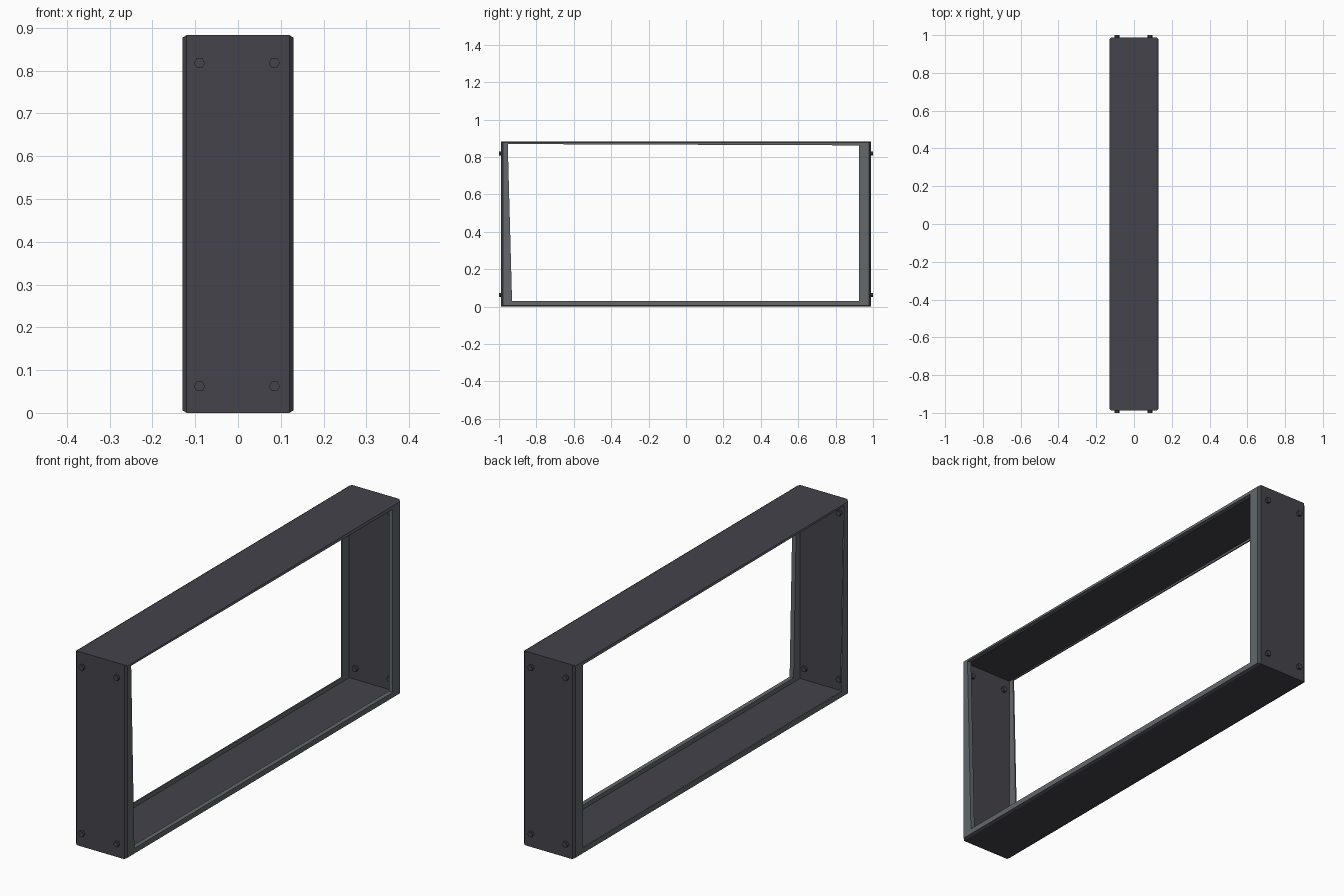
import bpy, bmesh, math
from mathutils import Matrix

if "Cube" in bpy.data.objects:
    bpy.data.objects.remove(bpy.data.objects["Cube"])


def material(name, rgb):
    m = bpy.data.materials.new(name)
    m.diffuse_color = (*rgb, 1)
    m.use_nodes = True
    m.node_tree.nodes["Principled BSDF"].inputs["Base Color"].default_value = m.diffuse_color
    return m


dark = material("dark casing", (0.056, 0.056, 0.070))
light = material("grey flange", (0.127, 0.140, 0.150))


def finish(bm, name, mats):
    bmesh.ops.recalc_face_normals(bm, faces=bm.faces[:])
    me = bpy.data.meshes.new(name)
    bm.to_mesh(me)
    bm.free()
    for m in mats:
        me.materials.append(m)
    ob = bpy.data.objects.new(name, me)
    bpy.context.collection.objects.link(ob)
    return ob


def rect(y, z0, z1):
    return [(-y, z0), (y, z0), (y, z1), (-y, z1)]


# Frame: four-cornered loops swept around the wall cross-section
outer = rect(0.988, 0.0, 0.883)
rim = rect(0.978, 0.006, 0.877)
wall = rect(0.976, 0.010, 0.873)
lip = [(-0.93, 0.03), (0.926, 0.03), (0.926, 0.862), (-0.953, 0.869)]
section = [  # x, loop, material of the band that follows
    (-0.12, outer, 0), (0.12, outer, 0), (0.13, rim, 1), (0.13, lip, 1),
    (0.110, lip, 1), (0.110, wall, 0), (-0.124, wall, 1), (-0.124, lip, 1),
    (-0.13, lip, 1), (-0.13, rim, 0),
]
bm = bmesh.new()
loops = [[bm.verts.new((x, y, z)) for y, z in pts] for x, pts, _ in section]
for i, a in enumerate(loops):
    b = loops[(i + 1) % len(loops)]
    for j in range(4):
        k = (j + 1) % 4
        f = bm.faces.new((a[j], a[k], b[k], b[j]))
        f.material_index = section[i][2]
finish(bm, "open_frame", [dark, light])

# Hexagonal bolts through both end walls, showing inside and outside
for side, label in ((-1, "front"), (1, "back")):
    bm = bmesh.new()
    for x in (-0.09, 0.085):
        for z in (0.062, 0.818):
            place = (Matrix.Translation((x, side * 0.982, z))
                     @ Matrix.Rotation(math.pi / 2, 4, 'X')
                     @ Matrix.Rotation(math.pi / 6, 4, 'Z'))
            bmesh.ops.create_cone(bm, cap_ends=True, segments=6, radius1=0.013,
                                  radius2=0.013, depth=0.036, matrix=place)
    finish(bm, label + "_bolts", [dark])
